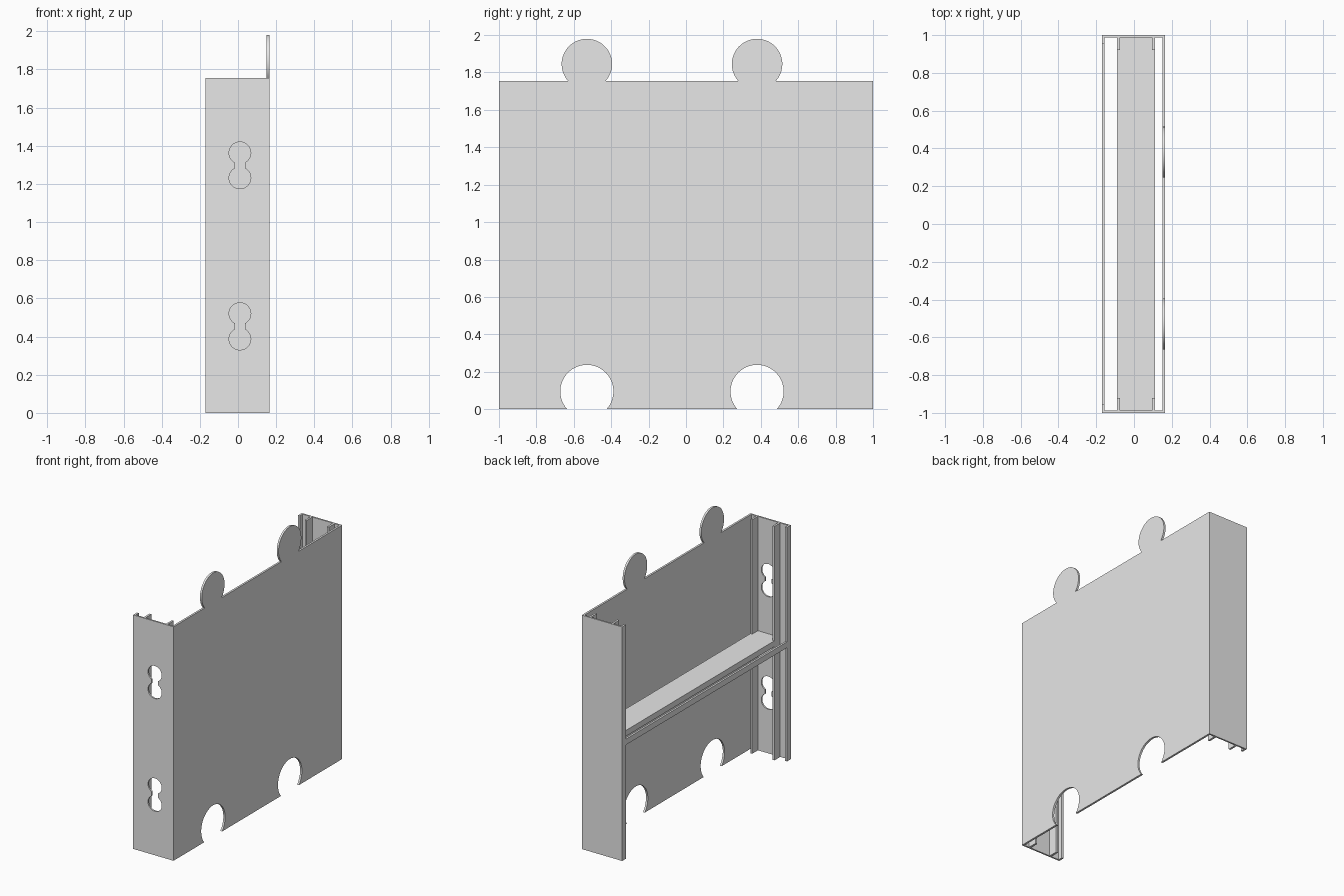
import bpy, bmesh
from math import asin, pi, cos, sin
from mathutils import Matrix

cube = bpy.data.objects.get("Cube")
if cube:
    bpy.data.objects.remove(cube, do_unlink=True)

grey = bpy.data.materials.new("plain grey")
grey.use_nodes = True
grey.diffuse_color = (0.8, 0.8, 0.8, 1)
grey.node_tree.nodes["Principled BSDF"].inputs["Base Color"].default_value = (0.8, 0.8, 0.8, 1)

HEIGHT = 1.755
LEFT, RIGHT = -0.17, 0.165    # outer faces across the depth
SKIN = 0.015                  # panel thickness
WALL = 0.012                  # end wall thickness


def finish(name, bm):
    bmesh.ops.recalc_face_normals(bm, faces=bm.faces)
    mesh = bpy.data.meshes.new(name)
    bm.to_mesh(mesh)
    bm.free()
    mesh.materials.append(grey)
    obj = bpy.data.objects.new(name, mesh)
    bpy.context.collection.objects.link(obj)
    return obj


def box(name, x0, x1, y0, y1, z0, z1):
    bm = bmesh.new()
    bmesh.ops.create_cube(bm, size=1)
    bmesh.ops.scale(bm, vec=(x1 - x0, y1 - y0, z1 - z0), verts=bm.verts)
    bmesh.ops.translate(bm, vec=((x0 + x1) / 2, (y0 + y1) / 2, (z0 + z1) / 2), verts=bm.verts)
    return finish(name, bm)


def arc(cx, cy, r, start, end, steps=40):
    angles = [start + (end - start) * i / steps for i in range(steps + 1)]
    return [(cx + r * cos(a), cy + r * sin(a)) for a in angles]


def plate(name, loops, thickness, matrix):
    """Fill an outline with optional holes, thicken it and place it."""
    bm = bmesh.new()
    for loop in loops:
        vs = [bm.verts.new((a, b, 0)) for a, b in loop]
        for i, v in enumerate(vs):
            bm.edges.new((vs[i - 1], v))
    bmesh.ops.triangle_fill(bm, edges=bm.edges, use_beauty=True, normal=(0, 0, 1))
    out = bmesh.ops.extrude_face_region(bm, geom=bm.faces[:], use_keep_orig=True)
    top = [g for g in out["geom"] if isinstance(g, bmesh.types.BMVert)]
    bmesh.ops.translate(bm, vec=(0, 0, thickness), verts=top)
    bm.transform(matrix)
    obj = finish(name, bm)
    bpy.ops.object.select_all(action="DESELECT")
    obj.select_set(True)
    bpy.context.view_layer.objects.active = obj
    bpy.ops.object.shade_smooth_by_angle(angle=pi / 6)
    return obj


# Main panel with round tabs on top and matching notches below
centres = (-0.53, 0.38)
notch_r, notch_z = 0.142, 0.095
tab_r, tab_rise = 0.135, 0.09
notch_a, tab_a = asin(notch_z / notch_r), asin(tab_rise / tab_r)
outline = [(-1, 0)]
for c in centres:
    outline += arc(c, notch_z, notch_r, pi + notch_a, -notch_a)
outline += [(1, 0), (1, HEIGHT)]
for c in reversed(centres):
    outline += arc(c, HEIGHT + tab_rise, tab_r, -tab_a, pi + tab_a)
outline.append((-1, HEIGHT))
to_side = Matrix(((0, 0, 1, RIGHT - SKIN), (1, 0, 0, 0), (0, 1, 0, 0), (0, 0, 0, 1)))
plate("main_panel", [outline], SKIN, to_side)


# Front end wall with two double-ended keyholes
def keyhole(low, high, x=0.01, r=0.057, neck=0.027):
    a = asin(neck / r)
    return (arc(x, high, r, a - pi / 2, 1.5 * pi - a)
            + arc(x, low, r, pi / 2 + a, 2.5 * pi - a))


inner = RIGHT - SKIN
wall = [(LEFT, 0), (inner, 0), (inner, HEIGHT), (LEFT, HEIGHT)]
to_front = Matrix(((1, 0, 0, 0), (0, 0, -1, WALL - 1), (0, 1, 0, 0), (0, 0, 0, 1)))
plate("front_wall", [wall, keyhole(0.387, 0.52), keyhole(1.232, 1.363)], WALL, to_front)

# Plain back end wall
box("back_wall", LEFT, inner, 1 - WALL, 1, 0, HEIGHT)

# Upright rails and open-edge lips inside both end walls
for end, s in (("front", -1), ("back", 1)):
    for part, x, reach in (("inner_rail", 0.095, 0.92), ("outer_rail", -0.09, 0.92),
                           ("edge_lip", LEFT, 0.955)):
        y0, y1 = sorted((s * reach, s * (1 - WALL)))
        box(end + "_" + part, x, x + SKIN, y0, y1, 0, HEIGHT)

# Middle shelf and the slim bar across the open side
span = 1 - WALL
box("middle_shelf", -0.09, 0.11, -span, span, 0.853, 0.897)
box("cross_bar", LEFT, LEFT + SKIN, -0.955, 0.955, 0.853, 0.897)
